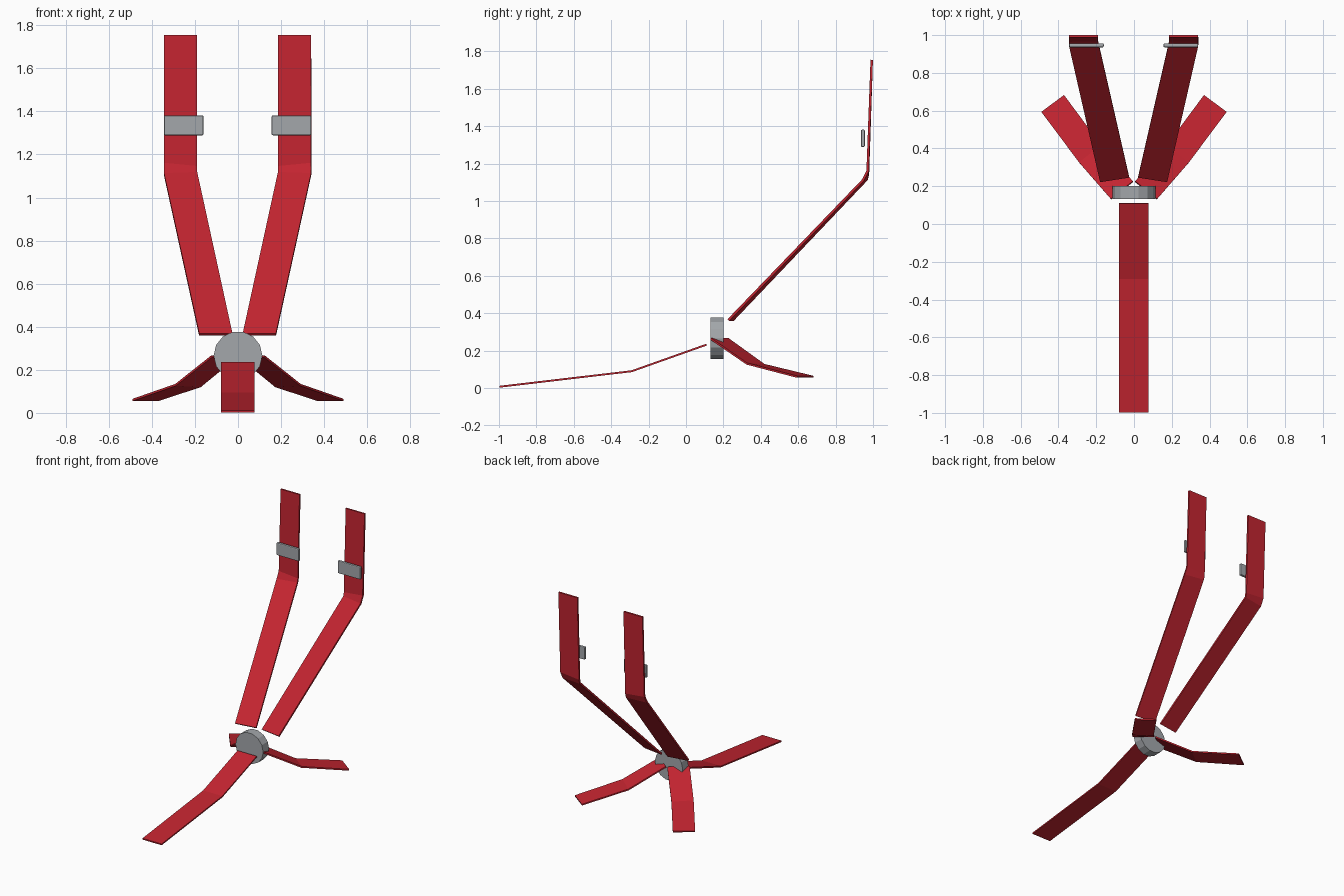
import bpy, bmesh, math
from mathutils import Matrix

if "Cube" in bpy.data.objects:
    bpy.data.objects.remove(bpy.data.objects["Cube"])


def material(name, rgb):
    m = bpy.data.materials.new(name)
    m.diffuse_color = (*rgb, 1)
    m.use_nodes = True
    m.node_tree.nodes["Principled BSDF"].inputs["Base Color"].default_value = m.diffuse_color
    return m


RED = material("red webbing", (0.55, 0.018, 0.03))
GREY = material("grey metal", (0.37, 0.39, 0.41))


def finish(name, bm, mat):
    bmesh.ops.recalc_face_normals(bm, faces=bm.faces)
    me = bpy.data.meshes.new(name)
    bm.to_mesh(me)
    bm.free()
    me.materials.append(mat)
    ob = bpy.data.objects.new(name, me)
    bpy.context.collection.objects.link(ob)
    return ob


def ribbon(name, outer, inner, side=1, shift=0.0, thick=0.012):
    """Flat strap between two edge paths, thickened evenly."""
    bm = bmesh.new()
    a, b = ([bm.verts.new((side * x + shift, y, z)) for x, y, z in path]
            for path in (outer, inner))
    for i in range(len(a) - 1):
        bm.faces.new((a[i], a[i + 1], b[i + 1], b[i]))
    ob = finish(name, bm, RED)
    mod = ob.modifiers.new("thickness", 'SOLIDIFY')
    mod.thickness = thick
    mod.offset = 0
    return ob


SHIFT = -0.002

for side, label in ((-1, "left"), (1, "right")):
    # shoulder strap: vertical run, bend, slope down to the buckle
    ribbon("shoulder_strap_" + label,
           [(0.342, 0.993, 1.755), (0.342, 0.971, 1.16), (0.342, 0.945, 1.11), (0.178, 0.226, 0.363)],
           [(0.188, 0.993, 1.755), (0.188, 0.973, 1.145), (0.188, 0.966, 1.115), (0.024, 0.25, 0.363)],
           side, SHIFT, 0.013)
    # lap strap
    ribbon("lap_strap_" + label,
           [(0.122, 0.132, 0.263), (0.29, 0.325, 0.13), (0.49, 0.593, 0.06)],
           [(0.005, 0.225, 0.263), (0.174, 0.418, 0.124), (0.37, 0.682, 0.06)],
           side, 0, 0.01)
    # strap adjuster: bevelled plate in front of the strap
    bm = bmesh.new()
    bmesh.ops.create_cube(bm, size=1, matrix=Matrix.Translation((side * 0.25 + SHIFT, 0.946, 1.335))
                          @ Matrix.Diagonal((0.184, 0.021, 0.092, 1)))
    bmesh.ops.bevel(bm, geom=bm.edges[:], offset=0.006, segments=2,
                    profile=0.5, affect='EDGES')
    finish("adjuster_" + label, bm, GREY)

# crotch strap
path = [(-0.997, 0.007), (-0.29, 0.09), (0.11, 0.232)]
ribbon("crotch_strap", [(-0.078, y, z) for y, z in path],
       [(0.078, y, z) for y, z in path], 1, SHIFT, 0.01)

# central round buckle
bm = bmesh.new()
bmesh.ops.create_cone(bm, cap_ends=True, segments=14, radius1=0.113, radius2=0.113, depth=0.068,
                      matrix=Matrix.Translation((0, 0.166, 0.266))
                      @ Matrix.Rotation(math.pi / 2, 4, 'X')
                      @ Matrix.Rotation(math.pi / 14, 4, 'Z'))
finish("buckle", bm, GREY)
